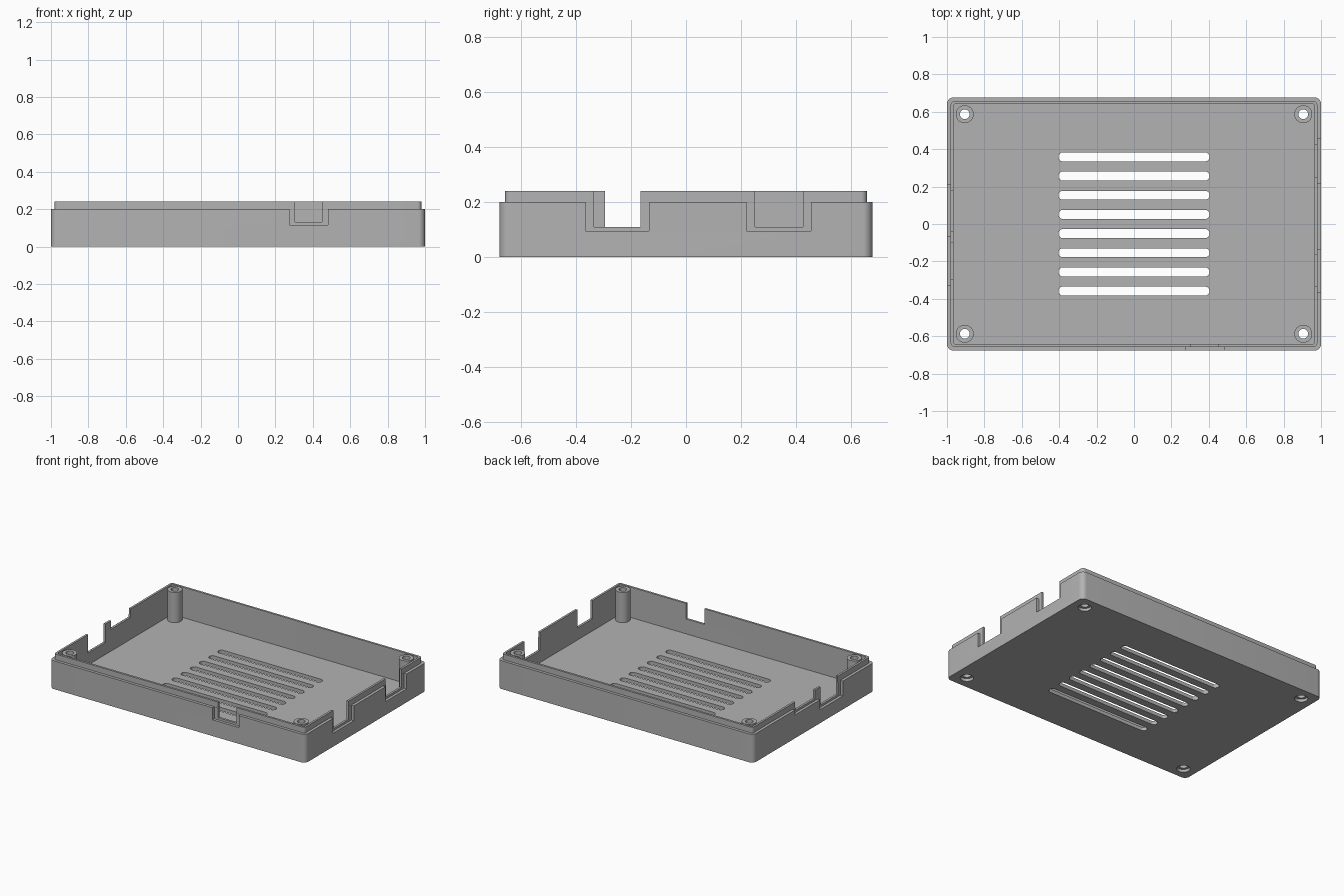
import bpy, bmesh, math

cube = bpy.data.objects.get("Cube")
if cube:
    bpy.data.objects.remove(cube, do_unlink=True)

HX, HY = 1.0, 0.677          # half size of the tray
RIM, TOP, FLOOR = 0.20, 0.24, 0.025
LIP, WALL = 0.02, 0.035      # lip step and wall thickness

grey = bpy.data.materials.new("plain_grey")
grey.use_nodes = True
grey.diffuse_color = (0.45, 0.45, 0.45, 1)
grey.node_tree.nodes["Principled BSDF"].inputs["Base Color"].default_value = grey.diffuse_color


def outline(hx, hy, r, cx=0, cy=0, steps=8):
    """Rounded rectangle, counter-clockwise."""
    pts = []
    for k, (sx, sy) in enumerate(((1, 1), (-1, 1), (-1, -1), (1, -1))):
        for i in range(steps + 1):
            a = math.pi / 2 * (k + i / steps)
            pts.append((cx + sx * (hx - r) + r * math.cos(a),
                        cy + sy * (hy - r) + r * math.sin(a)))
    return pts


def loft(name, rings):
    """Skin a stack of (outline, z) rings and cap both ends."""
    bm = bmesh.new()
    loops = [[bm.verts.new((x, y, z)) for x, y in pts] for pts, z in rings]
    for a, b in zip(loops, loops[1:]):
        for i in range(len(a)):
            j = (i + 1) % len(a)
            bm.faces.new((a[i], a[j], b[j], b[i]))
    bm.faces.new(loops[0][::-1])
    bm.faces.new(loops[-1])
    bmesh.ops.remove_doubles(bm, verts=bm.verts, dist=1e-5)
    bmesh.ops.recalc_face_normals(bm, faces=bm.faces)
    mesh = bpy.data.meshes.new(name)
    bm.to_mesh(mesh)
    bm.free()
    mesh.materials.append(grey)
    obj = bpy.data.objects.new(name, mesh)
    bpy.context.collection.objects.link(obj)
    return obj


def circle(cx, cy, r, n=32):
    return [(cx + r * math.cos(2 * math.pi * i / n),
             cy + r * math.sin(2 * math.pi * i / n)) for i in range(n)]


def block(x0, x1, y0, y1, z0, z1):
    pts = [(x0, y0), (x1, y0), (x1, y1), (x0, y1)]
    return loft("cutter", [(pts, z0), (pts, z1)])


def combine(tool, operation):
    """Apply one boolean to the tray and discard the tool."""
    tool.hide_render = True
    mod = tray.modifiers.new("combine", 'BOOLEAN')
    mod.operation, mod.object, mod.solver = operation, tool, 'EXACT'
    bpy.context.view_layer.update()
    bpy.ops.object.modifier_apply(modifier=mod.name)
    bpy.data.objects.remove(tool, do_unlink=True)


# Tray shell with a stepped lip
outer = outline(HX, HY, 0.035)
lip = outline(HX - LIP, HY - LIP, 0.02)
inner = outline(HX - WALL, HY - WALL, 0.01)
tray = loft("case_tray", [(outer, 0), (outer, RIM), (lip, RIM),
                          (lip, TOP), (inner, TOP), (inner, FLOOR)])
bpy.context.view_layer.objects.active = tray
tray.select_set(True)

# Corner screw posts with through holes and head recesses below
for sx in (-1, 1):
    for sy in (-1, 1):
        x, y = sx * 0.905, sy * 0.587
        post = circle(x, y, 0.048)
        combine(loft("post", [(post, 0.012), (post, TOP - 0.001)]), 'UNION')
        hole = circle(x, y, 0.026)
        head = circle(x, y, 0.043)
        combine(loft("hole", [(head, -0.05), (head, 0.02),
                              (hole, 0.02), (hole, 0.3)]), 'DIFFERENCE')

# Ventilation slots in the floor
for i in range(8):
    slot = outline(0.404, 0.024, 0.0235, 0, (i - 3.5) * 0.1025)
    combine(loft("slot", [(slot, -0.05), (slot, 0.1)]), 'DIFFERENCE')

# Connector openings: side, start, end, sill height
openings = [("right", -0.335, -0.165, 0.11), ("right", 0.25, 0.425, 0.11),
            ("left", -0.295, -0.10, 0.11), ("left", -0.04, 0.18, 0.18),
            ("front", 0.305, 0.45, 0.13)]
for side, a, b, sill in openings:
    # a shallow outer recess, then the opening right through the wall
    for grow, depth in ((0.03, LIP - 0.0005), (0, WALL + 0.01)):
        lo, hi, z = a - grow, b + grow, sill - grow / 2
        if side == "right":
            box = block(HX - depth, HX + 0.1, lo, hi, z, 0.3)
        elif side == "left":
            box = block(-HX - 0.1, -HX + depth, lo, hi, z, 0.3)
        else:
            box = block(lo, hi, -HY - 0.1, -HY + depth, z, 0.3)
        combine(box, 'DIFFERENCE')

bpy.ops.object.shade_smooth_by_angle(angle=math.radians(30))
